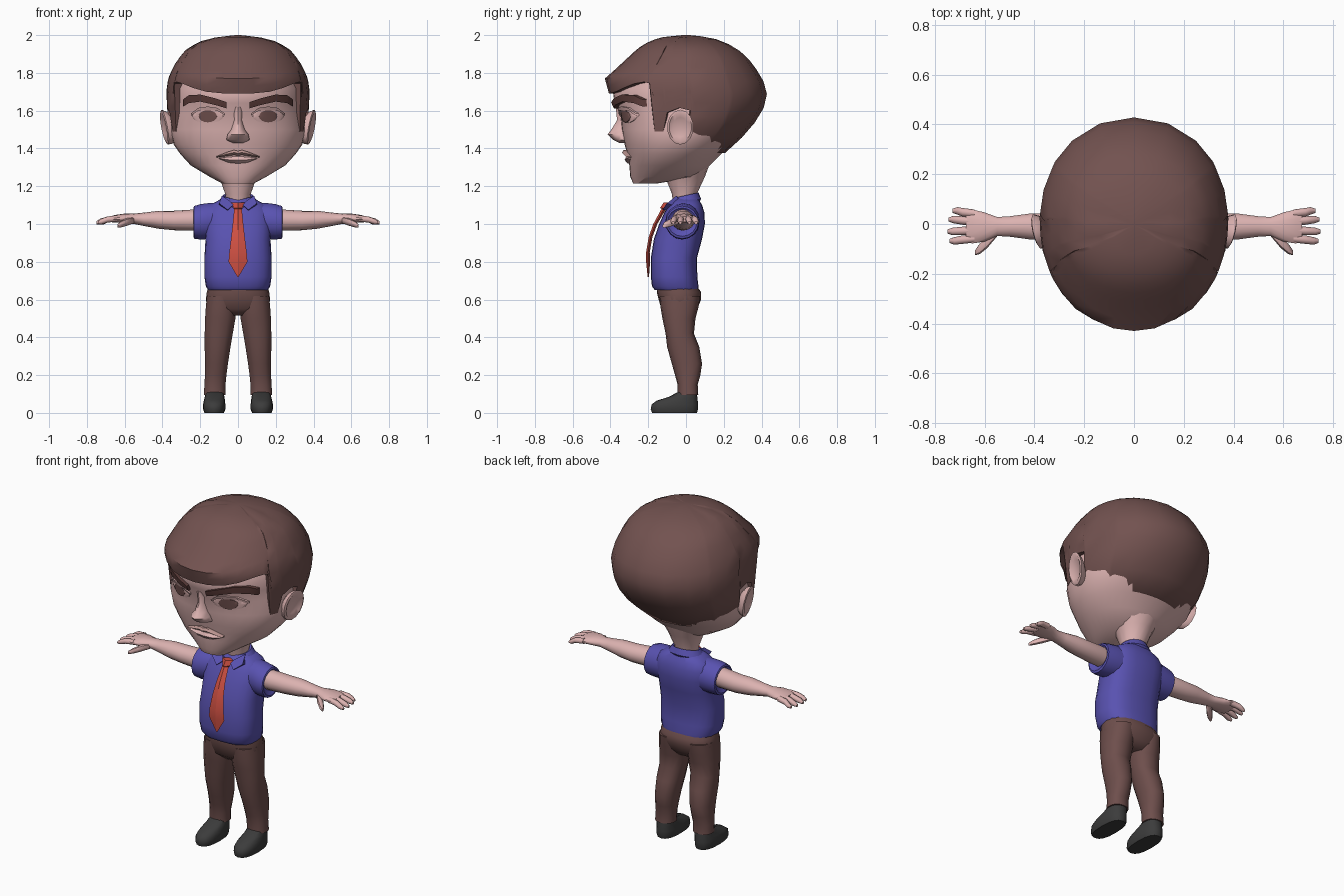
import bpy, bmesh, math

def mat(name, r, g, b):
    m = bpy.data.materials.new(name)
    m.diffuse_color = (r, g, b, 1)
    return m

SKIN = mat("skin", .72, .45, .44)
LIP = mat("lip", .50, .30, .28)
HAIR = mat("hair_brown", .17, .085, .08)
BROW = mat("brow_brown", .11, .047, .043)
TROUSER = mat("trouser_brown", .155, .077, .072)
BLUE = mat("shirt_blue", .10, .085, .44)
RED = mat("tie_red", .62, .08, .055)
BLACK = mat("shoe_black", .045, .045, .045)

def make(name, verts, faces, m, mirror=False, angle=50):
    me = bpy.data.meshes.new(name)
    me.from_pydata(verts, [], faces)
    bm = bmesh.new()
    bm.from_mesh(me)
    bmesh.ops.remove_doubles(bm, verts=bm.verts, dist=1e-5)
    bmesh.ops.recalc_face_normals(bm, faces=bm.faces)
    bm.to_mesh(me)
    bm.free()
    me.materials.append(m)
    ob = bpy.data.objects.new(name, me)
    bpy.context.collection.objects.link(ob)
    bpy.ops.object.select_all(action='DESELECT')
    ob.select_set(True)
    bpy.context.view_layer.objects.active = ob
    bpy.ops.object.shade_smooth_by_angle(angle=math.radians(angle))
    if mirror:
        ob.modifiers.new("mirror", 'MIRROR').use_mirror_merge = False
    return ob

def spow(v, p):
    return math.copysign(abs(v) ** (2 / p), v)

def ring_point(row, a, p=2.0):
    """Row: centre u, half width u, low v, high v; angle 0 points to low v."""
    cu, hu, lo, hi = row
    return (cu + hu * spow(math.sin(a), p), (lo + hi) / 2 - (hi - lo) / 2 * spow(math.cos(a), p))

def loft(name, rows, m, axis='z', n=16, p=2.0, mirror=False, angle=50, warp=None, caps=True):
    verts, faces = [], []
    for t, *row in rows:
        for i in range(n):
            u, v = ring_point(row, 2 * math.pi * i / n, p)
            co = (u, v, t) if axis == 'z' else (t, u, v)
            verts.append(warp(*co) if warp else co)
    for r in range(len(rows) - 1):
        for i in range(n):
            j = (i + 1) % n
            faces.append((r * n + i, r * n + j, r * n + n + j, r * n + n + i))
    if caps:
        faces += [tuple(range(n)), tuple(range(len(verts) - n, len(verts)))]
    return make(name, verts, faces, m, mirror, angle)

def sample(rows, t):
    for a, b in zip(rows, rows[1:]):
        if a[0] <= t <= b[0]:
            k = (t - a[0]) / (b[0] - a[0])
            return [x + (y - x) * k for x, y in zip(a[1:], b[1:])]
    return rows[-1][1:] if t > rows[-1][0] else rows[0][1:]

# Head: z, centre x, half width, front y, back y
HEAD = [(1.215, 0, .085, -.28, -.15), (1.25, 0, .15, -.295, .06), (1.31, 0, .25, -.30, .125),
        (1.37, 0, .305, -.31, .185), (1.42, 0, .34, -.325, .24), (1.50, 0, .362, -.34, .30),
        (1.58, 0, .35, -.348, .35), (1.64, 0, .342, -.378, .38), (1.72, 0, .338, -.39, .38),
        (1.85, 0, .27, -.28, .29)]
loft("head", HEAD, SKIN, n=36, p=2.1)
loft("neck", [(1.04, 0, .055, -.06, .045), (1.16, 0, .068, -.075, .058),
              (1.25, 0, .10, -.11, .10), (1.33, 0, .15, -.12, .13)], SKIN)

def face_y(x, z):
    c, h, f, b = sample(HEAD, z)
    k = max(0, 1 - abs(x / h) ** 2.1) ** (1 / 2.1)
    return (f + b) / 2 - (b - f) / 2 * k

def plate(name, cols, off, m, mirror=False, depth=.02, bulge=0.0):
    """Strip of (x, low z, high z) columns that follows the face."""
    verts, faces = [], []
    for back in (0, depth):
        for x, lo, hi in cols:
            for k in range(3):
                z = lo + (hi - lo) * k / 2
                verts.append((x, face_y(x, z) - off - (bulge if k == 1 else 0) + back, z))
    n, s = len(cols), 3 * len(cols)
    for i in range(n - 1):
        for k in range(2):
            a = i * 3 + k
            faces += [(a, a + 1, a + 4, a + 3), (a + s, a + 3 + s, a + 4 + s, a + 1 + s)]
        for k in (0, 2):
            a = i * 3 + k
            faces.append((a, a + 3, a + 3 + s, a + s))
    for a in (0, 1, s - 3, s - 2):
        faces.append((a, a + 1, a + 1 + s, a + s))
    return make(name, verts, faces, m, mirror)

def oval(cx, cz, rx, rz, n=8):
    pts = [(cx - rx * math.cos(math.pi * i / n), max(.0015, rz * math.sin(math.pi * i / n))) for i in range(n + 1)]
    return [(x, cz - h, cz + h) for x, h in pts]

# Facial features
loft("nose", [(1.43, 0, .03, -.355, -.28), (1.445, 0, .062, -.385, -.28), (1.475, 0, .055, -.415, -.28),
              (1.50, 0, .036, -.395, -.28), (1.55, 0, .024, -.365, -.28), (1.62, 0, .03, -.372, -.30)],
     SKIN, n=12, p=1.7)
plate("eye", oval(.16, 1.57, .082, .036), .003, SKIN, True, bulge=.006)
plate("iris", oval(.16, 1.57, .048, .032), .009, HAIR, True, depth=.009, bulge=.004)
plate("upper_eyelid", [(.07, 1.575, 1.585), (.11, 1.60, 1.615), (.16, 1.602, 1.622), (.21, 1.60, 1.615),
                       (.25, 1.572, 1.585)], .012, SKIN, True)
plate("eyebrow", [(.06, 1.612, 1.645), (.12, 1.63, 1.665), (.20, 1.648, 1.685), (.26, 1.64, 1.682),
                  (.29, 1.622, 1.66)], .022, BROW, True, depth=.05)
plate("upper_lip", [(-.115, 1.352, 1.358), (-.06, 1.36, 1.38), (-.02, 1.365, 1.392), (0, 1.362, 1.386),
                    (.02, 1.365, 1.392), (.06, 1.36, 1.38), (.115, 1.352, 1.358)], .014, LIP, bulge=.012)
plate("lower_lip", [(-.10, 1.345, 1.35), (-.05, 1.325, 1.355), (0, 1.32, 1.358), (.05, 1.325, 1.355),
                    (.10, 1.345, 1.35)], .008, SKIN, bulge=.012)

# Ears: dished ovals leaning outward at the top and back
loft("ear", [(.335, -.03, .035, 1.45, 1.55), (.365, -.03, .062, 1.425, 1.595), (.39, -.03, .07, 1.42, 1.605),
             (.395, -.03, .06, 1.435, 1.592), (.382, -.03, .04, 1.46, 1.565)], SKIN, 'x', 14, mirror=True,
     warp=lambda x, y, z: (x + .22 * (y + .03) + .18 * (z - 1.52), y, z))

# Hair: shell with a lower hairline given per angle from the front
CAP = [(1.37, 0, .25, -.27, .20), (1.42, 0, .32, -.32, .255), (1.47, 0, .358, -.35, .31),
       (1.55, 0, .372, -.37, .375), (1.63, 0, .376, -.395, .42), (1.70, 0, .38, -.41, .43),
       (1.77, 0, .37, -.43, .405), (1.80, 0, .357, -.395, .385), (1.86, 0, .328, -.33, .345),
       (1.93, 0, .27, -.255, .27), (1.97, 0, .19, -.19, .19), (1.99, 0, .11, -.12, .12), (2.0, 0, .01, -.02, .02)]
LINE = [(0, 1.69), (12, 1.692), (25, 1.70), (38, 1.72), (50, 1.742), (60, 1.752), (64, 1.745), (64.6, 1.49),
        (73, 1.49), (75, 1.59), (84, 1.615), (92, 1.60), (94, 1.42), (107, 1.415), (121, 1.42), (124, 1.38),
        (140, 1.375), (160, 1.375), (180, 1.375)]
line = LINE + [(360 - a, z) for a, z in LINE[-2:0:-1]]
ROWS = 13
verts, faces = [], []
for a, lo in line:
    for r in range(-1, ROWS):
        z = lo + (2 - lo) * math.sin(max(r, 0) / (ROWS - 1) * math.pi / 2)
        x, y = ring_point(sample(CAP, z), math.radians(a), 2.1)
        k = .88 if r < 0 else 1
        verts.append((x * k, y * k, z))
R = ROWS + 1
for i in range(len(line)):
    j = (i + 1) % len(line)
    for r in range(R - 1):
        faces.append((i * R + r, j * R + r, j * R + r + 1, i * R + r + 1))
faces.append(tuple(i * R + R - 1 for i in range(len(line))))
make("hair", verts, faces, HAIR)

# Shirt
loft("shirt_body", [(.66, 0, .14, -.15, .05), (.65, 0, .158, -.165, .065), (.67, 0, .17, -.18, .066),
                    (.72, 0, .178, -.186, .06), (.82, 0, .178, -.186, .058), (.92, 0, .172, -.17, .085),
                    (1.0, 0, .178, -.142, .10), (1.06, 0, .175, -.115, .098), (1.10, 0, .15, -.09, .085),
                    (1.135, 0, .085, -.065, .065)], BLUE, n=24, p=2.6)
loft("sleeve", [(.08, -.01, .085, .92, 1.115), (.16, -.015, .088, .92, 1.11), (.20, -.02, .09, .918, 1.105),
                (.232, -.02, .086, .922, 1.095), (.236, -.02, .078, .935, 1.085), (.22, -.02, .06, .96, 1.07)],
     BLUE, 'x', 16, mirror=True)
loft("collar_band", [(1.10, 0, .085, -.07, .07), (1.115, 0, .108, -.10, .08), (1.152, 0, .08, -.075, .066),
                     (1.145, 0, .066, -.06, .055)], BLUE, n=20, caps=False,
     warp=lambda x, y, z: (x, y, z + .22 * y - (.03 if y < -.05 and abs(x) < .03 else 0)))
make("collar_flap", [(.02, -.105, 1.105), (.055, -.125, 1.075), (.10, -.10, 1.11), (.085, -.05, 1.15),
                     (.02, -.08, 1.10), (.055, -.09, 1.07), (.10, -.07, 1.10), (.075, -.04, 1.13)],
     [(0, 1, 2, 3), (4, 7, 6, 5), (0, 4, 5, 1), (1, 5, 6, 2), (2, 6, 7, 3), (3, 7, 4, 0)], BLUE, True, 30)

# Tie: thin blade with a centre ridge; z, centre x, half width, front y, back y
loft("tie", [(.72, 0, .003, -.203, -.196), (.80, 0, .05, -.211, -.19), (.85, 0, .046, -.211, -.192),
             (.93, 0, .036, -.198, -.178), (1.0, 0, .028, -.173, -.152), (1.08, 0, .02, -.13, -.105),
             (1.085, 0, .024, -.137, -.09), (1.115, 0, .036, -.118, -.075)], RED, n=4, angle=20)

# Arms and hands: x, centre y, half depth, low z, high z
loft("arm", [(.18, -.02, .055, .965, 1.08), (.26, -.015, .058, .965, 1.075), (.34, -.01, .056, .967, 1.07),
             (.42, -.01, .053, .975, 1.07), (.50, -.01, .042, .99, 1.06), (.55, -.01, .039, 1.0, 1.055),
             (.60, -.012, .06, 1.005, 1.055), (.65, -.01, .07, 1.008, 1.048), (.675, -.01, .062, 1.01, 1.04)],
     SKIN, 'x', 14, mirror=True)
for i, (y0, y1, tip) in enumerate([(.042, .053, .73), (.01, .018, .745), (-.026, -.03, .75), (-.058, -.068, .742)]):
    loft(f"finger_{i + 1}", [(.64, y0, .016, 1.012, 1.046), (.69, (y0 + y1) / 2, .017, 1.008, 1.04),
                             (tip - .02, y1, .015, .998, 1.028), (tip, y1, .008, .998, 1.014)],
         SKIN, 'x', 8, mirror=True)
loft("thumb", [(.55, -.03, .02, 1.005, 1.04), (.59, -.07, .027, .99, 1.03), (.62, -.10, .021, .982, 1.015),
               (.638, -.115, .01, .98, 1.0)], SKIN, 'x', 8, mirror=True)

# Trousers
loft("trouser_hips", [(.515, 0, .10, -.09, .03), (.55, 0, .16, -.13, .06), (.60, 0, .17, -.145, .08),
                      (.64, 0, .165, -.155, .08), (.68, 0, .155, -.15, .05)], TROUSER, n=20, p=2.4)
loft("trouser_leg", [(.095, .124, .058, -.045, .065), (.15, .122, .057, -.045, .062), (.20, .118, .058, -.058, .076),
                     (.26, .114, .062, -.075, .085), (.35, .108, .07, -.10, .07), (.42, .102, .076, -.108, .042),
                     (.50, .094, .082, -.125, .05), (.56, .09, .082, -.135, .066), (.62, .086, .08, -.14, .075)],
     TROUSER, n=14, p=2.3, mirror=True)

# Shoes
loft("shoe", [(0, .126, .052, -.18, .058), (.02, .126, .059, -.187, .064), (.045, .126, .059, -.182, .064),
              (.065, .125, .056, -.155, .062), (.085, .124, .052, -.09, .06), (.115, .123, .046, -.035, .055)],
     BLACK, n=16, p=2.5, mirror=True)
